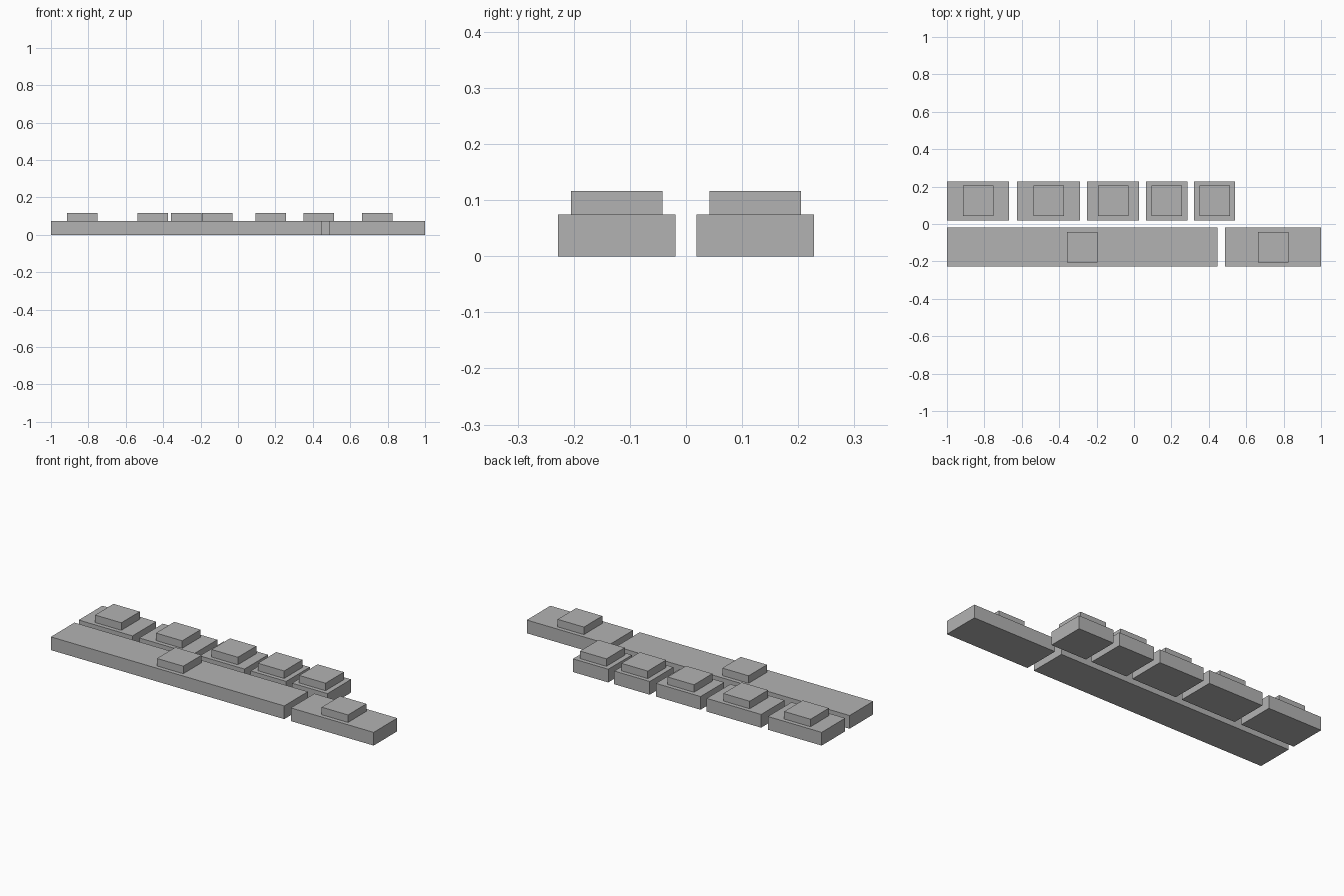
import bpy

# Remove the default cube
cube = bpy.data.objects.get("Cube")
if cube:
    bpy.data.objects.remove(cube, do_unlink=True)

# Single grey material
GREY = (0.45, 0.45, 0.45, 1)
grey = bpy.data.materials.new("plain_grey")
grey.use_nodes = True
grey.diffuse_color = GREY
grey.node_tree.nodes["Principled BSDF"].inputs["Base Color"].default_value = GREY

BASE_HEIGHT, TOP = 0.074, 0.116
ROW_DEPTH, ROW_Y = 0.209, 0.1235
STUD = 0.163


def box(name, centre, size):
    bpy.ops.mesh.primitive_cube_add(size=1, location=centre)
    obj = bpy.context.object
    obj.name = name
    obj.scale = size
    bpy.ops.object.transform_apply(location=False, rotation=False, scale=True)
    obj.data.materials.append(grey)
    return obj


def block(name, x0, x1, y):
    """Flat slab with a square raised pad centred on top."""
    x = (x0 + x1) / 2
    box(name + "_slab", (x, y, BASE_HEIGHT / 2), (x1 - x0, ROW_DEPTH, BASE_HEIGHT))
    box(name + "_pad", (x, y, (BASE_HEIGHT + TOP) / 2),
        (STUD, STUD, TOP - BASE_HEIGHT))


# Back row of five blocks, shrinking from right to left
back_spans = [(-1, -0.667), (-0.625, -0.288), (-0.25, 0.027),
              (0.065, 0.285), (0.322, 0.541)]
for i, (x0, x1) in enumerate(back_spans, 1):
    block(f"back_block_{i}", x0, x1, ROW_Y)

# Front row: one long block and one short block
block("front_long_block", -1, 0.446, -ROW_Y)
block("front_short_block", 0.487, 1, -ROW_Y)
